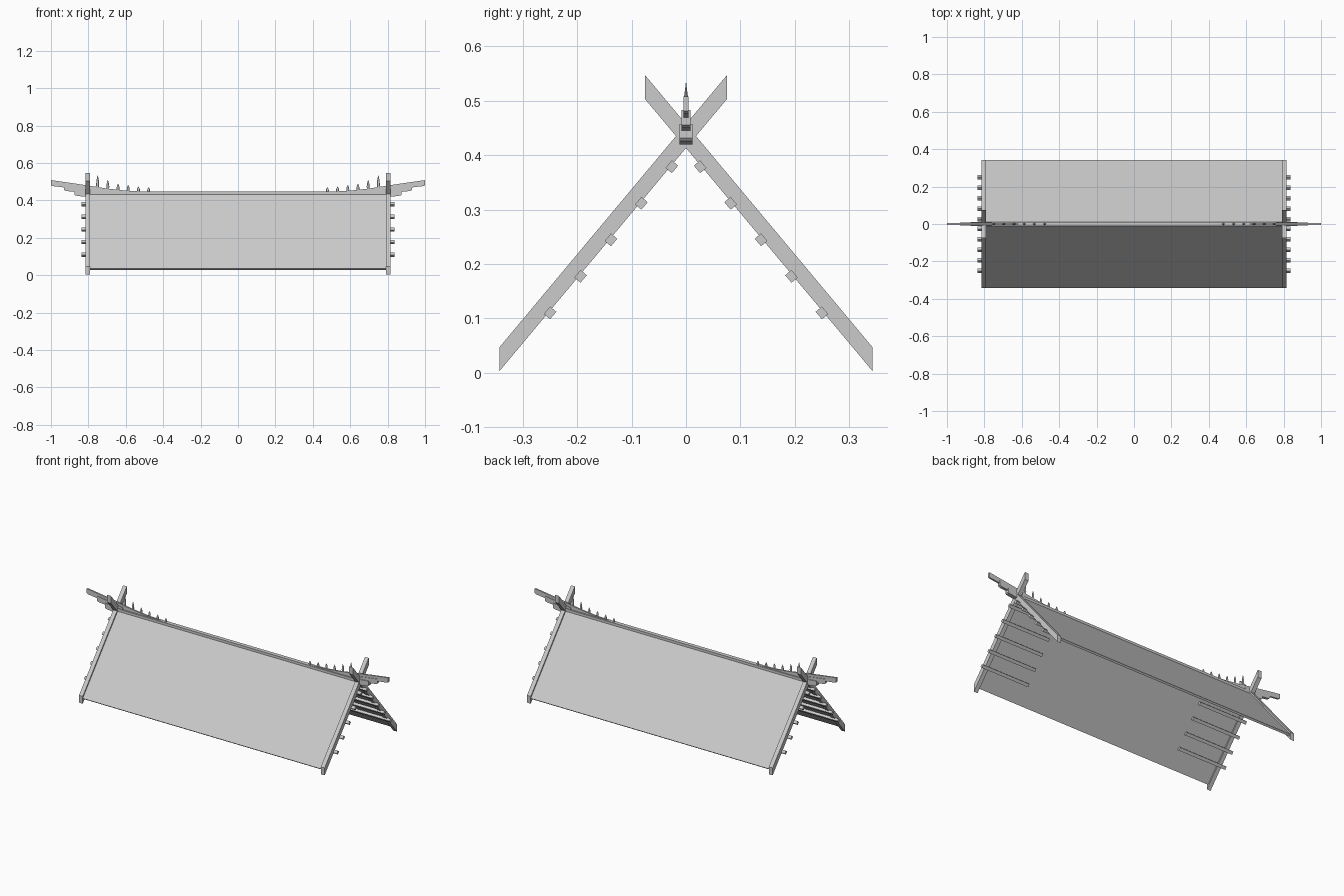
import bpy, bmesh, math
from mathutils import Vector

cube = bpy.data.objects.get("Cube")
if cube:
    bpy.data.objects.remove(cube)


def material(name, rgb):
    m = bpy.data.materials.new(name)
    m.use_nodes = True
    m.diffuse_color = (*rgb, 1)
    m.node_tree.nodes["Principled BSDF"].inputs["Base Color"].default_value = (*rgb, 1)
    return m


GREY = material("plain grey", (0.6, 0.6, 0.6))


def finish(name, bm):
    bmesh.ops.recalc_face_normals(bm, faces=bm.faces)
    mesh = bpy.data.meshes.new(name)
    bm.to_mesh(mesh)
    bm.free()
    mesh.materials.append(GREY)
    ob = bpy.data.objects.new(name, mesh)
    bpy.context.collection.objects.link(ob)
    return ob


def prism(name, points, start, end, along="x"):
    """Extrude a flat outline along x (points are y, z) or along y (points are x, z)."""
    bm = bmesh.new()
    place = (lambda p: (start, *p)) if along == "x" else (lambda p: (p[0], start, p[1]))
    face = bm.faces.new([bm.verts.new(place(p)) for p in points])
    move = Vector((end - start, 0, 0)) if along == "x" else Vector((0, end - start, 0))
    out = bmesh.ops.extrude_face_region(bm, geom=[face])
    bmesh.ops.translate(bm, vec=move, verts=[v for v in out["geom"] if isinstance(v, bmesh.types.BMVert)])
    return finish(name, bm)


def spike(name, x, base, tip):
    """Slim leaf-shaped finial, flattened across the ridge."""
    bm = bmesh.new()
    h = tip - base
    rings = []
    for t, r in ((0, 0.5), (0.5, 1), (0.72, 0.8), (1, 0.03)):
        rings.append([bm.verts.new((x + 0.008 * r * math.cos(a), 0.0045 * r * math.sin(a), base + h * t))
                      for a in (i * math.tau / 8 for i in range(8))])
    for low, high in zip(rings, rings[1:]):
        for i in range(8):
            j = (i + 1) % 8
            bm.faces.new((low[i], low[j], high[j], high[i]))
    bm.faces.new(rings[0])
    bm.faces.new(rings[-1])
    finish(name, bm)


EAVE = 0.343
SLOPE = 1.196
ANGLE = math.atan(SLOPE)
ALONG = Vector((math.cos(ANGLE), -math.sin(ANGLE)))   # down the slope
ACROSS = Vector((math.sin(ANGLE), math.cos(ANGLE)))   # out of the slope
ENDS = (("left", 1), ("right", -1))
SIDES = (("back", 1), ("front", -1))

for side, s in SIDES:
    # Thin roof slab
    eave = Vector((EAVE, 0.035))
    ridge = Vector((0, 0.035 + SLOPE * EAVE))
    under = eave - ACROSS * 0.012
    peak = Vector((0, under.y + SLOPE * under.x))
    prism(side + "_roof_panel", [(s * p.x, p.y) for p in (ridge, eave, under, peak)], -0.8, 0.8)

    for end, e in ENDS:
        # Crossing bargeboards
        top = 0.003 + SLOPE * (EAVE + 0.075)
        board = [(EAVE, 0.003), (EAVE, 0.047), (-0.075, top + 0.044), (-0.075, top)]
        prism(f"{side}_{end}_bargeboard", [(s * y, z) for y, z in board], e * 0.79, e * 0.815)

        # Purlin ends under the roof
        for i in range(5):
            c = Vector((0.25 - 0.056 * i, 0.11 + 0.0672 * i))
            a, b = ALONG * 0.009, ACROSS * 0.0075
            corners = (c - a - b, c + a - b, c + a + b, c - a + b)
            prism(f"{side}_{end}_purlin_{i + 1}", [(s * p.x, p.y) for p in corners], e * 0.52, e * 0.838)

# Ridge beam
prism("ridge_beam", [(-0.012, 0.42), (0.012, 0.42), (0.012, 0.446), (-0.012, 0.446)], -0.8, 0.8)

for end, e in ENDS:
    # Upswept ridge horn laminated from three plates
    horn = [(0.46, 0.43), (0.78, 0.43), (0.9, 0.458), (0.92, 0.468), (0.99, 0.476), (1.0, 0.481),
            (1.0, 0.508), (0.9, 0.494), (0.8, 0.479), (0.7, 0.463), (0.6, 0.452), (0.46, 0.445)]
    middle = [(0.76, 0.43), (0.85, 0.443), (0.92, 0.45), (0.93, 0.456), (0.93, 0.483),
              (0.85, 0.472), (0.76, 0.459)]
    lower = [(0.76, 0.42), (0.83, 0.42), (0.87, 0.426), (0.875, 0.432), (0.875, 0.457), (0.76, 0.446)]
    for name, outline, half in (("horn", horn, 0.005), ("middle_bracket", middle, 0.008),
                                ("lower_bracket", lower, 0.012)):
        prism(f"{end}_ridge_{name}", [(e * x, z) for x, z in outline], -half, half, "y")

    # Row of finials growing toward the gable
    for i, tip in enumerate((0.47, 0.475, 0.483, 0.49, 0.51, 0.535)):
        spike(f"{end}_finial_{i + 1}", e * (0.478 + 0.0545 * i), 0.435, tip)
